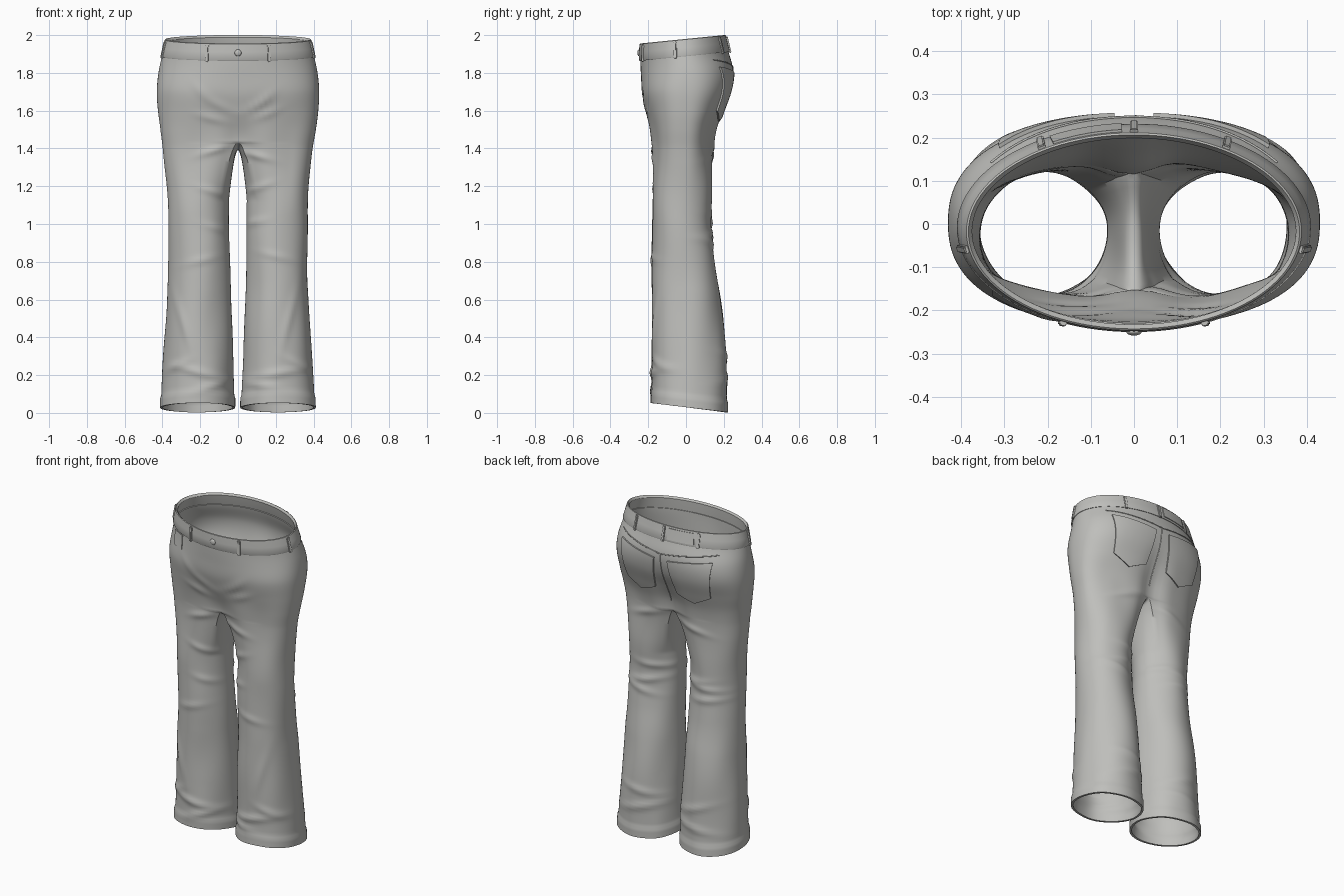
import bpy, bmesh, random
from math import sin, cos, pi, radians, exp, copysign
from mathutils import Vector, Matrix, noise
from mathutils.bvhtree import BVHTree

if "Cube" in bpy.data.objects:
    bpy.data.objects.remove(bpy.data.objects["Cube"])
random.seed(4)

cloth = bpy.data.materials.new("grey cloth")
cloth.use_nodes = True
GREY = (0.52, 0.52, 0.5, 1)
cloth.diffuse_color = GREY
cloth.node_tree.nodes["Principled BSDF"].inputs["Base Color"].default_value = GREY

# Silhouette: height, outer x, inner x, front y, back y
ROWS = [
    (0.0, .408, .02, -.18, .218), (0.1, .405, .02, -.18, .216),
    (0.4, .388, .03, -.18, .203), (0.6, .376, .038, -.179, .183),
    (0.8, .366, .045, -.178, .15), (1.0, .37, .047, -.177, .13),
    (1.2, .378, .046, -.178, .142), (1.4, .395, .045, -.185, .15),
    (1.5, .41, .045, -.195, .165), (1.6, .424, .045, -.212, .2),
    (1.7, .43, .045, -.232, .238), (1.8, .421, .045, -.238, .248),
    (1.9, .4, .045, -.242, .222), (2.0, .376, .045, -.24, .2),
]
CROTCH, HEM, TOP = 1.43, 0.03, 1.905
ARC, INNER = 56, 16          # segments round the outside and the inseam


def smooth(t):
    t = min(1, max(0, t))
    return t * t * (3 - 2 * t)


def mix(a, b, t):
    return a + (b - a) * t


def section(z):
    """Cubic interpolation of the silhouette table."""
    n = len(ROWS) - 1
    k = max(i for i in range(n) if ROWS[i][0] <= max(z, 0))
    a, b = ROWS[k], ROWS[k + 1]
    p, q = ROWS[max(k - 1, 0)], ROWS[min(k + 2, n)]
    h = b[0] - a[0]
    t = (z - a[0]) / h
    out = []
    for c in range(1, 5):
        m0 = (b[c] - p[c]) / (b[0] - p[0]) * h
        m1 = (q[c] - a[c]) / (q[0] - a[0]) * h
        out.append(mix(a[c], b[c], smooth(t)) + (t**3 - 2*t*t + t) * m0 + (t**3 - t*t) * m1)
    return out


def tilt(z):
    return .1 * smooth((z - 1.5) / .4) - .125 * smooth((.3 - z) / .27)


def torso(z, a):
    xo, xi, yf, yb = section(z)
    p = 2 / (2 + .4 * smooth((1.9 - z) / .2))
    c, s = cos(a), sin(a)
    x = copysign(abs(c) ** p, c) * xo
    y = (yf + yb) / 2 + copysign(abs(s) ** p, s) * (yb - yf) / 2
    cleft = .02 * smooth((1.6 - z) / .17) if s < 0 else .025 * smooth((1.8 - z) / .3)
    return Vector((x, y - copysign(cleft, s) * exp(-(x / .07) ** 2), z))


def leg(z, a):
    xo, xi, yf, yb = section(z)
    return Vector(((xo + xi) / 2 + cos(a) * (xo - xi) / 2,
                   (yf + yb) / 2 + sin(a) * (yb - yf) / 2, z))


def body_point(z, i):
    """Point i of a ring, turning from half a torso into a whole leg."""
    d = max(0, CROTCH - z)
    fast, slow = min(1, d / .3) ** .6, smooth(d / .38)
    if i <= ARC:
        u = i / ARC
        co = torso(z, pi * (u - .5))
        s = mix(fast, slow, min(1, 1.5 * sin(pi * u)))
        angle = radians(-135 + 270 * u)
    else:
        v = (i - ARC) / INNER
        co = torso(z, pi / 2).lerp(torso(z, -pi / 2), v)
        co.x = 0
        s, angle = fast, radians(135 + 90 * v)
        co.z -= .04 * sin(pi * v)
    co = co.lerp(leg(z, angle), s)
    co.z += tilt(z) * co.y
    return co


def finish(obj, thickness=0, offset=-1):
    """Apply wall thickness, colour and smooth shading."""
    obj.data.materials.append(cloth)
    for o in bpy.context.selected_objects:
        o.select_set(False)
    bpy.context.view_layer.objects.active = obj
    obj.select_set(True)
    if thickness:
        mod = obj.modifiers.new("wall", 'SOLIDIFY')
        mod.thickness, mod.offset = thickness, offset
        bpy.ops.object.modifier_apply(modifier=mod.name)
    bpy.ops.object.shade_smooth_by_angle(angle=radians(40))


def make(name, bm, thickness=0, offset=-1):
    mesh = bpy.data.meshes.new(name)
    bm.to_mesh(mesh)
    obj = bpy.data.objects.new(name, mesh)
    bpy.context.collection.objects.link(obj)
    finish(obj, thickness, offset)


def skin(bm, rings, closed, flip=False):
    for up, low in zip(rings, rings[1:]):
        n = len(up)
        for i in range(n if closed else n - 1):
            j = (i + 1) % n
            quad = [up[i], low[i], low[j], up[j]]
            bm.faces.new(quad[::-1] if flip else quad)


# Trouser body: both halves skinned and welded on the centre line
bm = bmesh.new()
torso_z = [mix(TOP, CROTCH, i / 36) for i in range(37)]
leg_z = [mix(CROTCH, HEM, (i / 110) ** 1.3) for i in range(111)]
for side in (1, -1):
    def ring(z, count):
        pts = [body_point(z, i) for i in range(count)]
        return [bm.verts.new((p.x * side, p.y, p.z)) for p in pts]
    skin(bm, [ring(z, ARC + 1) for z in torso_z], False, side < 0)
    skin(bm, [ring(z, ARC + INNER) for z in leg_z], True, side < 0)
bmesh.ops.remove_doubles(bm, verts=bm.verts, dist=1e-5)
bm.normal_update()

# Cloth folds: x, height, slope in degrees, length, depth
FRONT = [(.12, 1.63, 35, .07, .006), (.14, 1.57, 20, .07, .006), (.17, 1.68, 45, .06, .005),
         (.12, 1.37, -20, .08, .009), (.14, 1.19, 15, .07, .007), (.12, .99, 12, .06, .006),
         (.2, .81, -18, .08, .006), (.27, .5, 75, .15, .007), (.2, .22, 14, .12, .01),
         (.14, .15, -12, .09, .009), (.3, .27, -25, .07, .008)]
BACK = [(.16, 1.04, 8, .1, .008), (.19, .98, -6, .1, .009), (.2, .92, 10, .1, .008),
        (.15, 1.38, -18, .1, .008), (.2, .3, 12, .11, .008), (.2, .18, -8, .13, .009)]
folds = []
for facing, group in ((-1, FRONT), (1, BACK)):
    for x, z, slope, length, depth in group:
        for side in (1, -1):
            a = radians(slope + random.uniform(-6, 6))
            folds.append((facing, side * (x + random.uniform(-.03, .03)),
                          z + random.uniform(-.025, .025),
                          cos(a) * side, sin(a), length, depth))
moves = []
for v in bm.verts:
    x, y, z = v.co
    d = .008 * noise.noise(Vector((x * 7, y * 7, z * 3))) * smooth((1.75 - z) / .3)
    d += .006 * smooth((.1 - z + tilt(0) * y) / .015)
    for facing, fx, fz, ca, sa, length, depth in folds:
        if abs(z - fz) < .4 and v.normal.y * facing > 0:
            along = (x - fx) * ca + (z - fz) * sa
            across = (z - fz) * ca - (x - fx) * sa
            d += depth * exp(-(along / length) ** 2 - (across / .02) ** 2) * min(1, 2 * abs(v.normal.y))
    moves.append(v.normal * d)
for v, m in zip(bm.verts, moves):
    v.co += m
bm.normal_update()
surface = BVHTree.FromBMesh(bm)
make("trouser_body", bm, .013)


def on_cloth(x, z, facing, lift):
    hit, normal, _, _ = surface.ray_cast(Vector((x, facing, z)), Vector((0, -facing, 0)))
    return hit + normal * lift


def band_point(z, a, lift=0):
    p = torso(z, a)
    p += Vector((p.x, p.y, 0)).normalized() * lift
    p.z += tilt(z) * p.y
    return p


# Waistband
bm = bmesh.new()
levels = [(1.98, .002), (1.977, .006), (1.935, .007), (1.893, .008), (1.888, .005)]
skin(bm, [[bm.verts.new(band_point(z, 2 * pi * i / 96, lift)) for i in range(96)]
          for z, lift in levels], True)
make("waistband", bm, .016)

# Belt loops
for n, deg in enumerate((-66, -114, -11, 191, 90, 58, 122)):
    a = radians(deg)
    centre = band_point(1.927, a, .009)
    along = (band_point(1.927, a + .02) - band_point(1.927, a - .02)).normalized()
    up = (band_point(1.965, a) - band_point(1.89, a)).normalized()
    out = along.cross(up).normalized()
    up = out.cross(along)
    bm = bmesh.new()
    bmesh.ops.create_cube(bm, size=1)
    bmesh.ops.scale(bm, verts=bm.verts, vec=(.018, .012, .09))
    bmesh.ops.bevel(bm, geom=bm.edges[:], offset=.003, segments=2, affect='EDGES')
    basis = Matrix((along, -out, up)).transposed().to_4x4()
    bmesh.ops.transform(bm, verts=bm.verts, matrix=Matrix.Translation(centre) @ basis)
    make(f"belt_loop_{n + 1}", bm)

# Plain patch on the back of the waistband
bm = bmesh.new()
skin(bm, [[bm.verts.new(band_point(z, radians(94 + 2 * i), .009)) for i in range(13)]
          for z in (1.967, 1.93, 1.9)], False)
make("waistband_patch", bm, .006, 0)

# Waist button
bm = bmesh.new()
bmesh.ops.create_uvsphere(bm, u_segments=24, v_segments=12, radius=.018)
bmesh.ops.scale(bm, verts=bm.verts, vec=(1, .5, 1))
bmesh.ops.translate(bm, verts=bm.verts, vec=(0, -.249, 1.906))
make("waist_button", bm)


def pocket(name, side, facing, tl, tr, bl, br, tip, lift, thickness):
    """Pocket laid on the cloth, with its lower edge pointed by tip."""
    bm, n = bmesh.new(), 16
    tl, tr, bl, br = map(Vector, (tl, tr, bl, br))
    rows = []
    for r in range(n + 1):
        row = []
        for c in range(n + 1):
            u = c / n
            low = bl.lerp(br, u) - Vector((0, tip * (1 - abs(2 * u - 1))))
            p = tl.lerp(tr, u).lerp(low, r / n)
            row.append(bm.verts.new(on_cloth(p.x * side, p.y, facing, lift)))
        rows.append(row)
    skin(bm, rows, False)
    make(name, bm, thickness, 0)


def seam(name, points, facing):
    """Fine raised seam following the cloth."""
    path = [on_cloth(mix(a[0], b[0], i / 12), mix(a[1], b[1], i / 12), facing, .001)
            for a, b in zip(points, points[1:]) for i in range(13)]
    curve = bpy.data.curves.new(name, 'CURVE')
    curve.dimensions, curve.bevel_depth, curve.bevel_resolution = '3D', .003, 1
    line = curve.splines.new('POLY')
    line.points.add(len(path) - 1)
    for pt, co in zip(line.points, path):
        pt.co = (*co, 1)
    curve.materials.append(cloth)
    bpy.context.collection.objects.link(bpy.data.objects.new(name, curve))


# Back pockets, coin pocket and back seams
for label, side in (("left", 1), ("right", -1)):
    pocket(f"{label}_back_pocket", side, 1, (.045, 1.8), (.31, 1.83),
           (.075, 1.59), (.285, 1.6), .05, .002, .014)
    seam(f"{label}_yoke_seam", [(0, 1.83), (side * .17, 1.85), (side * .33, 1.87)], 1)
pocket("coin_pocket", -1, -1, (.245, 1.862), (.325, 1.862),
       (.245, 1.777), (.325, 1.777), 0, .001, .006)
seam("centre_back_seam", [(.004, 1.83), (.004, 1.65), (.004, 1.5)], 1)
